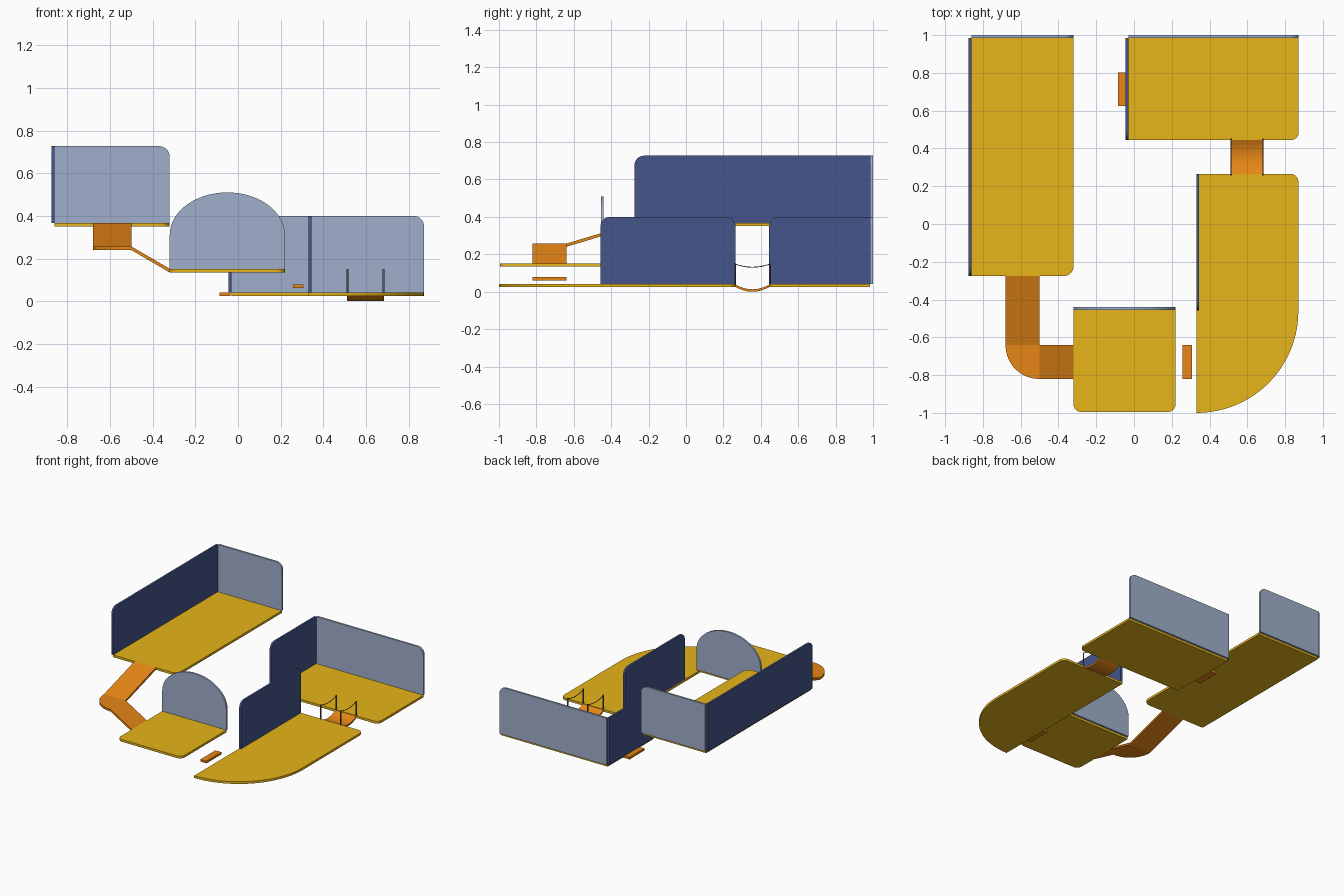
import bpy, bmesh, math
from mathutils import Vector

if "Cube" in bpy.data.objects:
    bpy.data.objects.remove(bpy.data.objects["Cube"])


def material(name, rgb):
    m = bpy.data.materials.new(name)
    m.diffuse_color = (*rgb, 1)
    m.use_nodes = True
    m.node_tree.nodes["Principled BSDF"].inputs["Base Color"].default_value = m.diffuse_color
    return m


YELLOW = material("yellow_floor", (0.80, 0.46, 0.01))
ORANGE = material("orange_path", (0.80, 0.24, 0.008))
NAVY = material("navy_wall", (0.06, 0.09, 0.26))
PALE = material("pale_wall", (0.35, 0.43, 0.60))
DARK = material("dark_metal", (0.10, 0.11, 0.14))
BROWN = material("brown_rope", (0.20, 0.08, 0.03))
T = 0.017  # floor thickness
W = 0.015  # wall thickness


def smooth(ob):
    bpy.ops.object.select_all(action='DESELECT')
    ob.select_set(True)
    bpy.context.view_layer.objects.active = ob
    bpy.ops.object.shade_smooth_by_angle(angle=math.radians(30))


def extrude(name, pts, axis, lo, hi, mat):
    """Extrude a 2D profile along one axis."""
    place = {'X': lambda u, v, a: (a, u, v),
             'Y': lambda u, v, a: (u, a, v),
             'Z': lambda u, v, a: (u, v, a)}[axis]
    bm = bmesh.new()
    low = [bm.verts.new(place(u, v, lo)) for u, v in pts]
    top = [bm.verts.new(place(u, v, hi)) for u, v in pts]
    bm.faces.new(low)
    bm.faces.new(top)
    n = len(pts)
    for i in range(n):
        j = (i + 1) % n
        bm.faces.new((low[i], low[j], top[j], top[i]))
    bmesh.ops.recalc_face_normals(bm, faces=bm.faces)
    me = bpy.data.meshes.new(name)
    bm.to_mesh(me)
    bm.free()
    ob = bpy.data.objects.new(name, me)
    bpy.context.collection.objects.link(ob)
    me.materials.append(mat)
    smooth(ob)
    return ob


def rect(u0, u1, v0, v1, r=(0, 0, 0, 0), seg=8):
    """Rectangle with a radius per corner, starting low-left, counter-clockwise."""
    c = [Vector(p) for p in ((u0, v0), (u1, v0), (u1, v1), (u0, v1))]
    pts = []
    for i, p in enumerate(c):
        if not r[i]:
            pts.append(tuple(p))
            continue
        n = seg if r[i] < 0.1 else 24
        d1 = (c[i - 1] - p).normalized()
        d2 = (c[(i + 1) % 4] - p).normalized()
        for k in range(n + 1):
            t = math.pi / 2 * k / n
            pts.append(tuple(p + r[i] * (d1 + d2 - d2 * math.cos(t) - d1 * math.sin(t))))
    return pts


def floor(name, x0, x1, y0, y1, top, r):
    extrude(name, rect(x0, x1, y0, y1, r), 'Z', top - T, top, YELLOW)


R = 0.05
# Tall left platform
floor("left_floor", -0.86, -0.32, -0.275, 0.985, 0.367, (0, R, 0, 0))
extrude("left_side_wall", rect(-0.275, 0.985, 0.367, 0.727, (0, 0, 0, R)), 'X', -0.875, -0.86, NAVY)
extrude("left_back_wall", rect(-0.86, -0.32, 0.367, 0.727, (0, 0, R, 0)), 'Y', 0.985, 1.0, PALE)

# Low back platform
floor("back_floor", -0.03, 0.872, 0.445, 0.985, 0.042, (0, 0.04, 0, 0))
extrude("back_side_wall", rect(0.445, 0.985, 0.042, 0.40, (0, 0, 0, R)), 'X', -0.045, -0.03, NAVY)
extrude("back_back_wall", rect(-0.03, 0.872, 0.042, 0.40, (0, 0, R, 0)), 'Y', 0.985, 1.0, PALE)

# Low right platform with a sweeping front corner
floor("right_floor", 0.33, 0.87, -1.0, 0.265, 0.042, (0, 0.538, 0.04, 0))
extrude("right_side_wall", rect(-0.457, 0.265, 0.042, 0.40, (0, 0, R, R)), 'X', 0.33, 0.345, NAVY)

# Middle front platform with an arched wall
floor("front_floor", -0.32, 0.22, -0.995, -0.455, 0.152, (0.04, 0.04, 0, 0))
arch = [(-0.32, 0.152), (0.22, 0.152)]
for k in range(33):
    a = math.pi * k / 32
    arch.append((-0.05 + 0.27 * math.cos(a), 0.31 + 0.2 * math.sin(a)))
extrude("front_arched_wall", arch, 'Y', -0.455, -0.44, PALE)

# Ramps and quarter-round landing
extrude("upper_ramp", [(-0.275, 0.367), (-0.64, 0.257), (-0.64, 0.240), (-0.275, 0.350)],
        'X', -0.68, -0.50, ORANGE)
extrude("ramp_landing", rect(-0.68, -0.50, -0.82, -0.64, (0.178, 0, 0, 0)),
        'Z', 0.240, 0.257, ORANGE)
extrude("lower_ramp", [(-0.50, 0.257), (-0.32, 0.152), (-0.32, 0.135), (-0.50, 0.240)],
        'Y', -0.82, -0.64, ORANGE)

# Stepping blocks
extrude("front_step", rect(0.257, 0.308, -0.82, -0.64), 'Z', 0.061, 0.078, ORANGE)
extrude("back_step", rect(-0.086, -0.035, 0.625, 0.803), 'Z', 0.025, 0.042, ORANGE)


# Sagging bridge
def sag(y, end, drop):
    return end - drop * (1 - ((y - 0.355) / 0.09) ** 2)


N = 12
ys = [0.265 + 0.18 * k / N for k in range(N + 1)]
extrude("bridge_deck", [(y, sag(y, 0.038, 0.025)) for y in ys]
        + [(y, sag(y, 0.025, 0.025)) for y in reversed(ys)], 'X', 0.51, 0.685, ORANGE)

# Bridge posts and hand ropes
for side, x in (("left", 0.514), ("right", 0.682)):
    for end, y in (("front", 0.261), ("back", 0.449)):
        bpy.ops.mesh.primitive_cylinder_add(vertices=12, radius=0.005, depth=0.112,
                                            location=(x, y, 0.095))
        post = bpy.context.object
        post.name = f"bridge_post_{side}_{end}"
        post.data.materials.append(DARK)
        smooth(post)
    cu = bpy.data.curves.new(f"hand_rope_{side}", 'CURVE')
    cu.dimensions = '3D'
    cu.bevel_depth = 0.0025
    cu.bevel_resolution = 1
    sp = cu.splines.new('POLY')
    sp.points.add(N)
    for p, y in zip(sp.points, ys):
        p.co = (x, y, sag(y, 0.147, 0.016), 1)
    cu.materials.append(BROWN)
    rope = bpy.data.objects.new(f"hand_rope_{side}", cu)
    bpy.context.collection.objects.link(rope)
    bpy.ops.object.select_all(action='DESELECT')
    rope.select_set(True)
    bpy.context.view_layer.objects.active = rope
    bpy.ops.object.convert(target='MESH')
